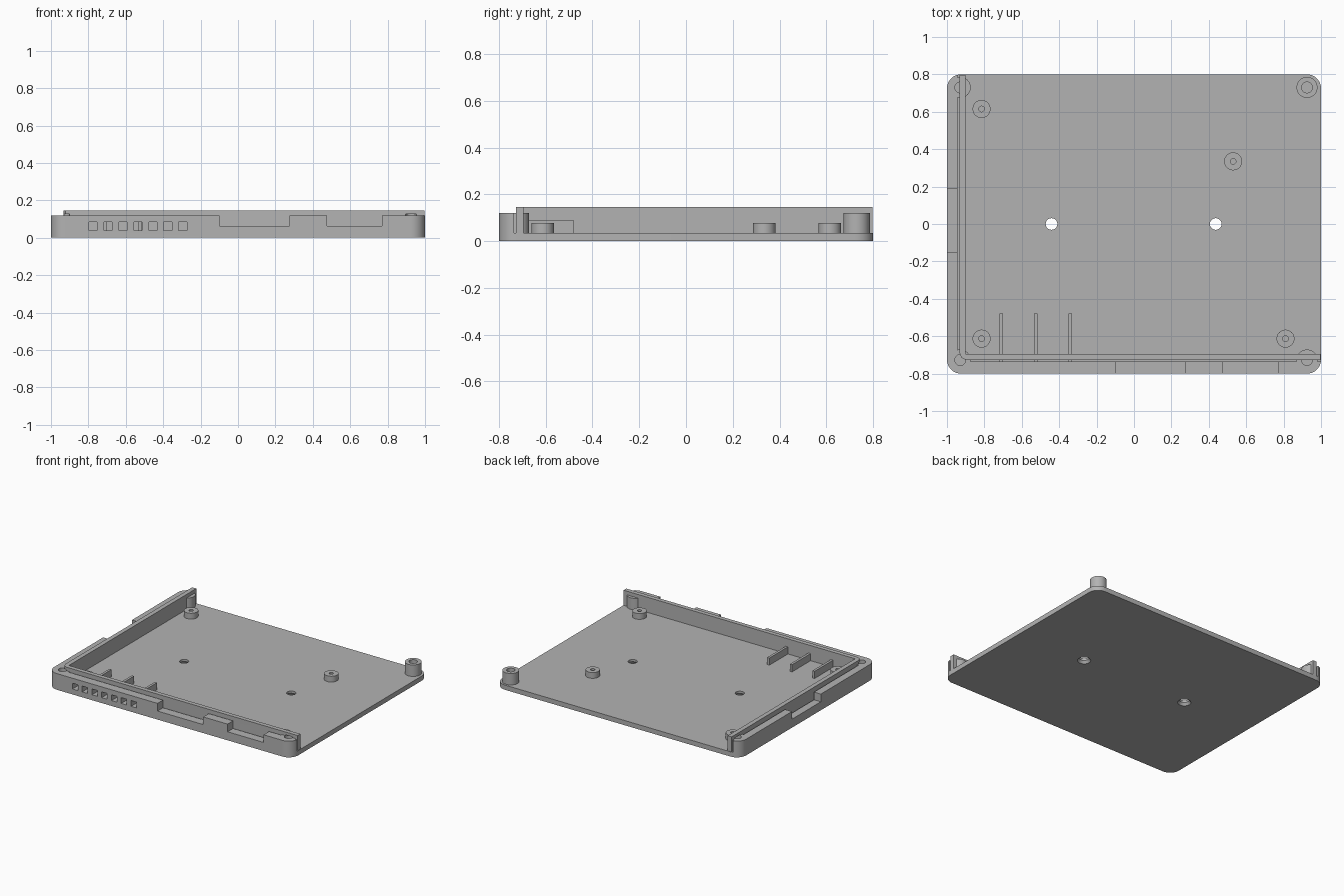
import bpy, bmesh, math

cube = bpy.data.objects.get("Cube")
if cube:
    bpy.data.objects.remove(cube)

grey = bpy.data.materials.new("light_grey_plastic")
grey.use_nodes = True
GREY = (0.45, 0.45, 0.45, 1)
grey.diffuse_color = GREY
grey.node_tree.nodes["Principled BSDF"].inputs["Base Color"].default_value = GREY

FLOOR, RIM, LIP = 0.035, 0.12, 0.147


def prism(name, outline, z0, z1):
    """Extrude an outline, given counter-clockwise, from z0 to z1."""
    bm = bmesh.new()
    face = bm.faces.new([bm.verts.new((x, y, z0)) for x, y in outline])
    top = bmesh.ops.extrude_face_region(bm, geom=[face])["geom"]
    bmesh.ops.translate(bm, vec=(0, 0, z1 - z0),
                        verts=[v for v in top if isinstance(v, bmesh.types.BMVert)])
    bmesh.ops.recalc_face_normals(bm, faces=bm.faces)
    return finish(name, bm)


def finish(name, bm):
    mesh = bpy.data.meshes.new(name)
    bm.to_mesh(mesh)
    bm.free()
    mesh.materials.append(grey)
    ob = bpy.data.objects.new(name, mesh)
    bpy.context.collection.objects.link(ob)
    return ob


def box(name, x0, x1, y0, y1, z0, z1):
    return prism(name, [(x0, y0), (x1, y0), (x1, y1), (x0, y1)], z0, z1)


def cylinder(name, x, y, r, z0, z1, r_top=None):
    bm = bmesh.new()
    bmesh.ops.create_cone(bm, cap_ends=True, segments=40, radius1=r,
                          radius2=r if r_top is None else r_top, depth=z1 - z0)
    bmesh.ops.translate(bm, verts=bm.verts, vec=(x, y, (z0 + z1) / 2))
    return finish(name, bm)


def cut(ob, *cutters):
    """Subtract the cutters one by one and delete them."""
    bpy.context.view_layer.objects.active = ob
    for c in cutters:
        mod = ob.modifiers.new("cut", "BOOLEAN")
        mod.operation, mod.solver, mod.object = "DIFFERENCE", "EXACT", c
        bpy.ops.object.modifier_apply(modifier=mod.name)
        bpy.data.objects.remove(c)


def rounded_rect(hx, hy, r, steps=10):
    pts = []
    for i, (sx, sy) in enumerate([(1, 1), (-1, 1), (-1, -1), (1, -1)]):
        for k in range(steps + 1):
            a = math.pi / 2 * (i + k / steps)
            pts.append((sx * (hx - r) + r * math.cos(a), sy * (hy - r) + r * math.sin(a)))
    return pts


# Tray: rounded slab hollowed out, open at the back and right
tray = prism("tray", rounded_rect(1, 0.8, 0.075), 0, RIM)
cut(tray, box("cavity", -0.944, 1.2, -0.736, 1, FLOOR, 0.3))

# Port cutouts in the outer walls
for x0, x1 in [(-0.1, 0.275), (0.475, 0.77)]:
    cut(tray, box("port", x0, x1, -0.9, -0.73, 0.063, 0.3))
cut(tray, box("side_port", -1.1, -0.94, -0.15, 0.187, 0.063, 0.3))

# Row of square vents in the front wall
for i in range(7):
    x = -0.775 + 0.08 * i
    cut(tray, box("vent", x - 0.022, x + 0.022, -0.9, -0.73, 0.04, 0.083))

# Countersunk mounting holes in the floor
for x in (-0.441, 0.437):
    cut(tray, cylinder("hole", x, 0, 0.031, -0.1, 0.1),
        cylinder("countersink", x, 0, 0.046, -0.002, 0.02, 0.03))

# Raised inner lip along the front and left walls
lip = prism("inner_lip", [(-0.933, 0.797), (-0.933, -0.69), (-0.922, -0.716), (-0.896, -0.727),
                          (0.998, -0.727), (0.998, -0.695), (-0.9, -0.695), (-0.9, 0.797)],
            FLOOR - 0.01, LIP)

# Corner screw posts, bored through everything beneath the lip
posts = [("front_right", -0.929, -0.727), ("front_left", 0.925, -0.727),
         ("back_right", -0.929, 0.73), ("back_left", 0.925, 0.73)]
rounded = [tray, lip]
for side, x, y in posts:
    post = cylinder(side + "_screw_post", x, y, 0.056, FLOOR - 0.01, RIM)
    for part in (tray, lip, post):
        cut(part, cylinder("bore", x, y, 0.029, FLOOR + 0.005, RIM + 0.006))
    rounded.append(post)

# Board standoffs with pilot holes
for i, (x, y) in enumerate([(-0.815, 0.615), (0.53, 0.335), (-0.815, -0.613), (0.81, -0.613)]):
    standoff = cylinder(f"standoff_{i + 1}", x, y, 0.048, FLOOR - 0.01, 0.078)
    cut(standoff, cylinder("pilot", x, y, 0.015, FLOOR + 0.002, 0.2))
    rounded.append(standoff)

# Upright ribs behind the vents
for i, x in enumerate((-0.71, -0.526, -0.34)):
    box(f"rib_{i + 1}", x - 0.009, x + 0.009, -0.738, -0.478, FLOOR - 0.01, 0.088)

# Smooth shading on the round parts
bpy.ops.object.select_all(action="DESELECT")
for ob in rounded:
    ob.select_set(True)
bpy.ops.object.shade_smooth_by_angle(angle=math.radians(30))
